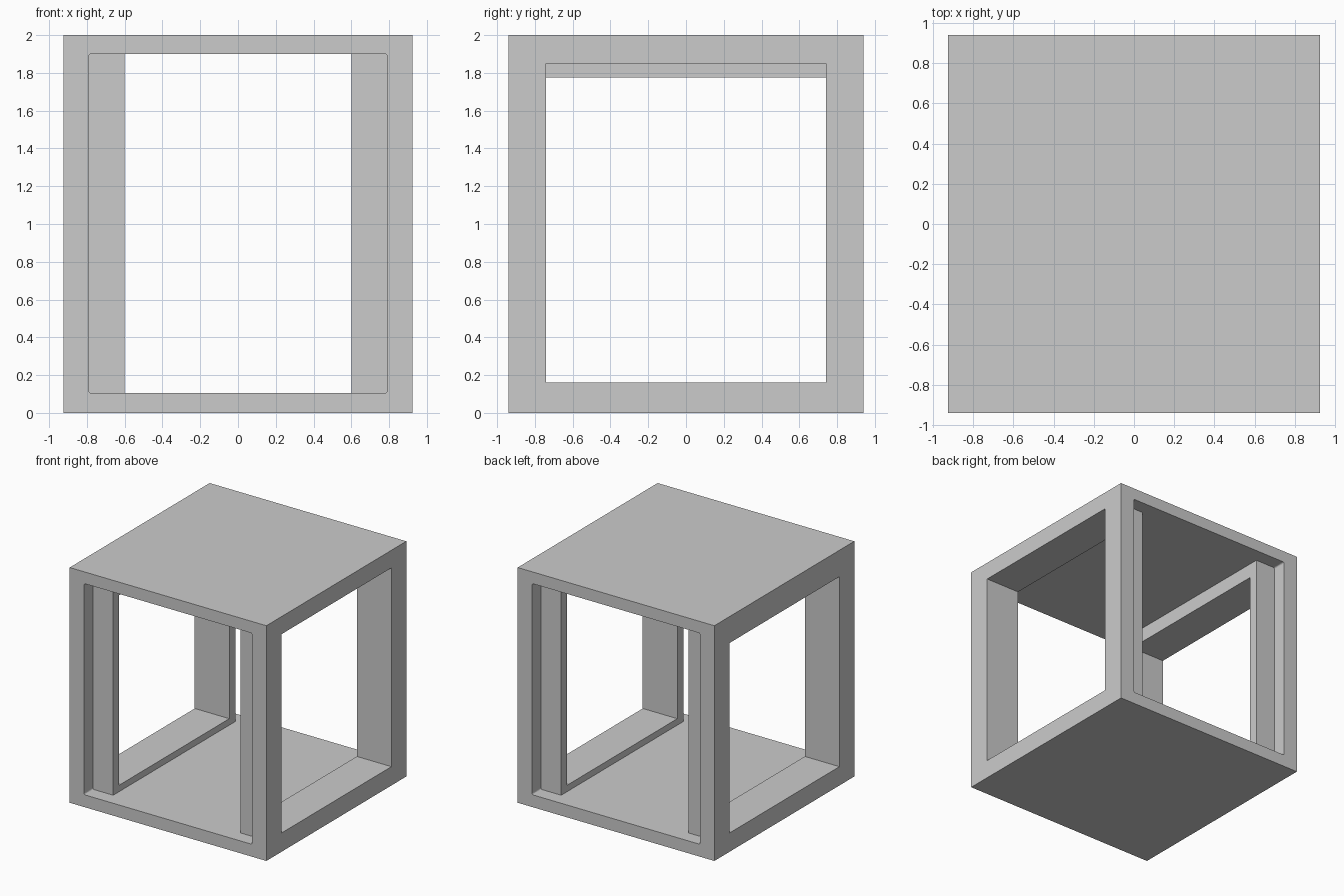
import bpy
import bmesh
from mathutils import Vector

if "Cube" in bpy.data.objects:
    bpy.data.objects.remove(bpy.data.objects["Cube"])


def box(name, lo, hi, round_y=0.0):
    """Box between two corners; round_y rounds the edges running along y."""
    lo, hi = Vector(lo), Vector(hi)
    bm = bmesh.new()
    bmesh.ops.create_cube(bm, size=1)
    for v in bm.verts:
        v.co = Vector((lo[i] + (v.co[i] + 0.5) * (hi[i] - lo[i]) for i in range(3)))
    if round_y:
        edges = [e for e in bm.edges
                 if abs(e.verts[0].co.y - e.verts[1].co.y) > 0.01]
        bmesh.ops.bevel(bm, geom=edges, offset=round_y, segments=3,
                        profile=0.5, affect='EDGES')
    bmesh.ops.recalc_face_normals(bm, faces=bm.faces)
    mesh = bpy.data.meshes.new(name)
    bm.to_mesh(mesh)
    bm.free()
    obj = bpy.data.objects.new(name, mesh)
    bpy.context.collection.objects.link(obj)
    return obj


def cut(target, cutter):
    """Subtract the cutter, apply the result and remove the cutter."""
    cutter.hide_render = True
    mod = target.modifiers.new(cutter.name, 'BOOLEAN')
    mod.operation = 'DIFFERENCE'
    mod.solver = 'EXACT'
    mod.object = cutter
    bpy.context.view_layer.objects.active = target
    bpy.ops.object.modifier_apply(modifier=mod.name)
    bpy.data.objects.remove(cutter, do_unlink=True)


W, D, H = 0.925, 0.94, 2.0       # half width, half depth, height
FLOOR, CEILING = 0.105, 1.90     # inner floor and ceiling
STEP = 0.82                      # y where the end recesses stop

# Outer block
frame = box("open_box_frame", (-W, -D, 0), (W, D, H))

# Tunnel running front to back between the thick side walls
cut(frame, box("tunnel", (-0.6, -1.2, FLOOR), (0.6, 1.2, CEILING)))

# Wider shallow recess with tiny rounded corners at the front and back
for s in (-1, 1):
    y0, y1 = sorted((s * STEP, s * 1.2))
    cut(frame, box("end_recess", (-0.79, y0, FLOOR), (0.79, y1, CEILING), 0.012))

# Side windows; the left one has a lower head than the right one
for s, top in ((-1, 1.775), (1, 1.85)):
    x0, x1 = sorted((s * 0.4, s * 1.2))
    cut(frame, box("side_window", (x0, -0.74, 0.16), (x1, 0.74, top)))
